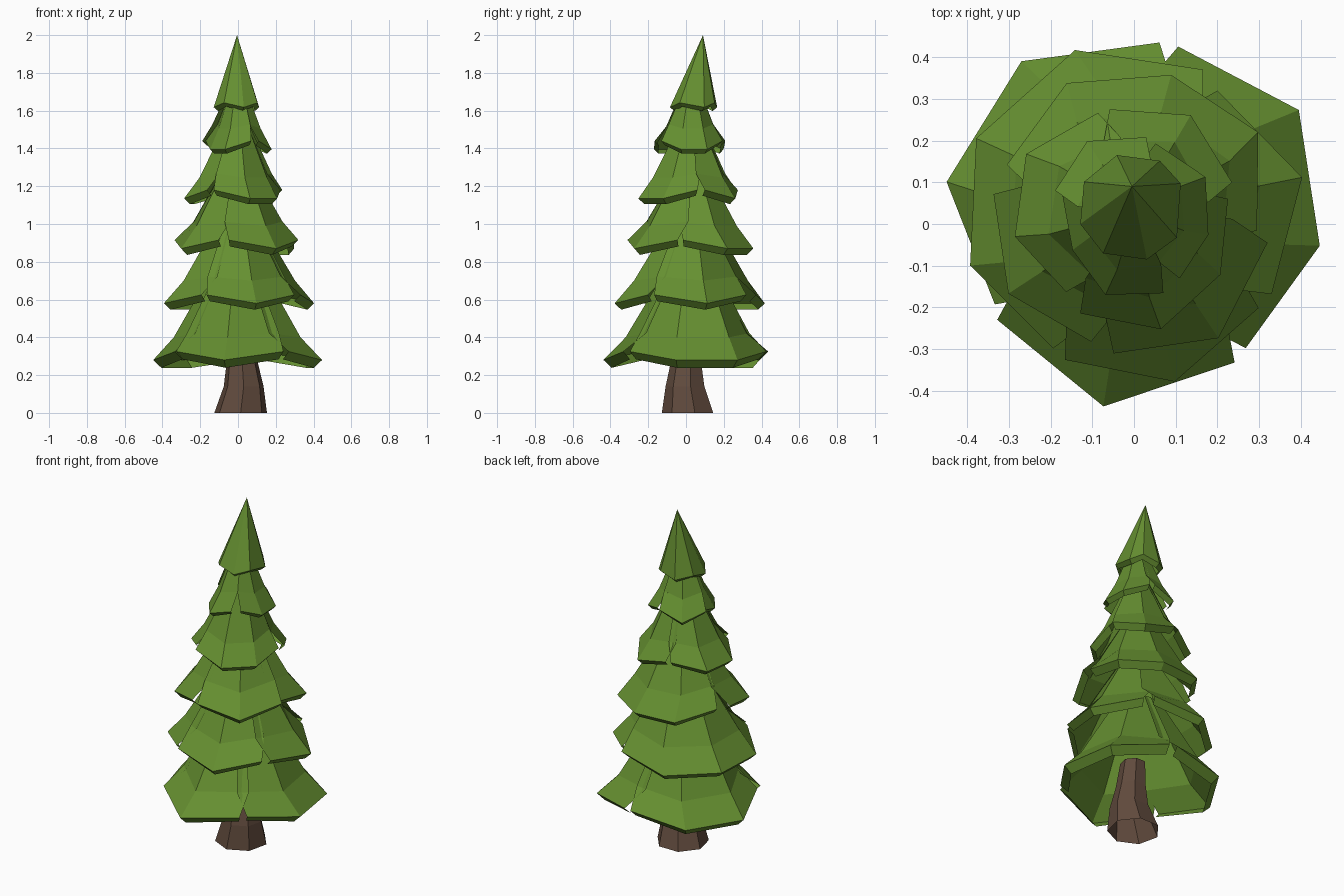
import bpy, bmesh, math

if "Cube" in bpy.data.objects:
    bpy.data.objects.remove(bpy.data.objects["Cube"])


def material(name, rgb):
    m = bpy.data.materials.new(name)
    m.diffuse_color = (*rgb, 1)
    m.use_nodes = True
    m.node_tree.nodes["Principled BSDF"].inputs["Base Color"].default_value = m.diffuse_color
    return m


GREEN = material("needle green", (0.13, 0.275, 0.03))
BROWN = material("bark brown", (0.12, 0.07, 0.047))


def finish(bm, name, mat):
    me = bpy.data.meshes.new(name)
    bm.to_mesh(me)
    bm.free()
    me.materials.append(mat)
    ob = bpy.data.objects.new(name, me)
    bpy.context.collection.objects.link(ob)
    return ob


def polar(bm, r, deg, z, cx=0, cy=0):
    a = math.radians(deg)
    return bm.verts.new((cx + r * math.cos(a), cy + r * math.sin(a), z))


def bridge(bm, lower, upper, closed=False):
    n = len(lower)
    for i in range(n if closed else n - 1):
        j = (i + 1) % n
        bm.faces.new((lower[i], lower[j], upper[j], upper[i]))


def tier(name, z, mid, top, lip, panels):
    """Ring of drooping bough panels; mid and top are (radius ratio, rise)."""
    bm = bmesh.new()
    for start, end, radii in panels:
        n = len(radii)
        rows = [[], [], [], []]                  # lip, rim, middle, top
        for i, r in enumerate(radii):
            t = i / (n - 1)
            deg = start + (end - start) * t
            spread = t - 0.5                     # panels overlap further up
            lift = 0.045 if i in (0, n - 1) else 0
            rows[0].append(polar(bm, r - lip * 0.8, deg, z + lift - lip * 0.75))
            rows[1].append(polar(bm, r, deg, z + lift))
            rows[2].append(polar(bm, r * mid[0], deg + spread * 18, z + mid[1] + lift * 0.5, 0, 0.008))
            rows[3].append(polar(bm, r * top[0], deg + spread * 26, z + top[1], 0, 0.025))
        for lower, upper in zip(rows, rows[1:]):
            bridge(bm, lower, upper)
    finish(bm, name, GREEN)


# Bough tiers, bottom to top: panels are (start angle, end angle, rim radii)
tier("boughs_1", 0.28, (0.75, 0.12), (0.27, 0.50), 0.055, [
    (-48, 76, [0.40, 0.448, 0.48, 0.438]),
    (82, 210, [0.439, 0.474, 0.46, 0.385]),
    (215, 306, [0.40, 0.443, 0.41])])
tier("boughs_2", 0.58, (0.75, 0.12), (0.25, 0.46), 0.045, [
    (-27, 58, [0.37, 0.418, 0.377]),
    (66, 237, [0.405, 0.44, 0.43, 0.405, 0.355]),
    (243, 326, [0.365, 0.39, 0.36])])
tier("boughs_3", 0.87, (0.73, 0.12), (0.24, 0.42), 0.045, [
    (-3, 155, [0.295, 0.37, 0.368, 0.374, 0.336]),
    (168, 250, [0.344, 0.344, 0.30]),
    (261, 352, [0.314, 0.34, 0.323])])
tier("boughs_4", 1.135, (0.72, 0.11), (0.22, 0.40), 0.04, [
    (23, 102, [0.255, 0.294, 0.281]),
    (108, 225, [0.28, 0.308, 0.287, 0.23]),
    (239, 375, [0.25, 0.26, 0.24, 0.233])])
tier("boughs_5", 1.395, (0.68, 0.11), (0.20, 0.34), 0.03, [
    (-50, 75, [0.17, 0.18, 0.205, 0.20]),
    (82, 157, [0.21, 0.228, 0.205]),
    (158, 293, [0.185, 0.16, 0.183, 0.18])])

# Pointed crown leaning towards the back, with a turned-in lip
bm = bmesh.new()
rows = [[polar(bm, r, d, z + 0.012 * (-1) ** i, -0.005, 0.04)
         for i, d in enumerate((-34, 26, 59, 106, 152, 198, 238, 286))]
        for r, z in ((0.105, 1.61), (0.13, 1.63))]
bridge(bm, rows[0], rows[1], True)
tip = bm.verts.new((-0.005, 0.09, 2.0))
for i in range(8):
    bm.faces.new((rows[1][i], rows[1][(i + 1) % 8], tip))
finish(bm, "crown", GREEN)

# Seven-sided flared trunk, hollow, ending inside the lowest boughs
bm = bmesh.new()
rings = [[polar(bm, r, -90 + 360 * i / 7, z, cx, cy) for i in range(7)]
         for z, r, cx, cy in ((0, 0.143, 0.014, 0.015), (0.14, 0.108, 0.03, 0.0),
                              (0.27, 0.084, 0.022, 0.004), (0.42, 0.07, 0.012, 0.008))]
for lower, upper in zip(rings, rings[1:]):
    bridge(bm, lower, upper, True)
finish(bm, "trunk", BROWN)
